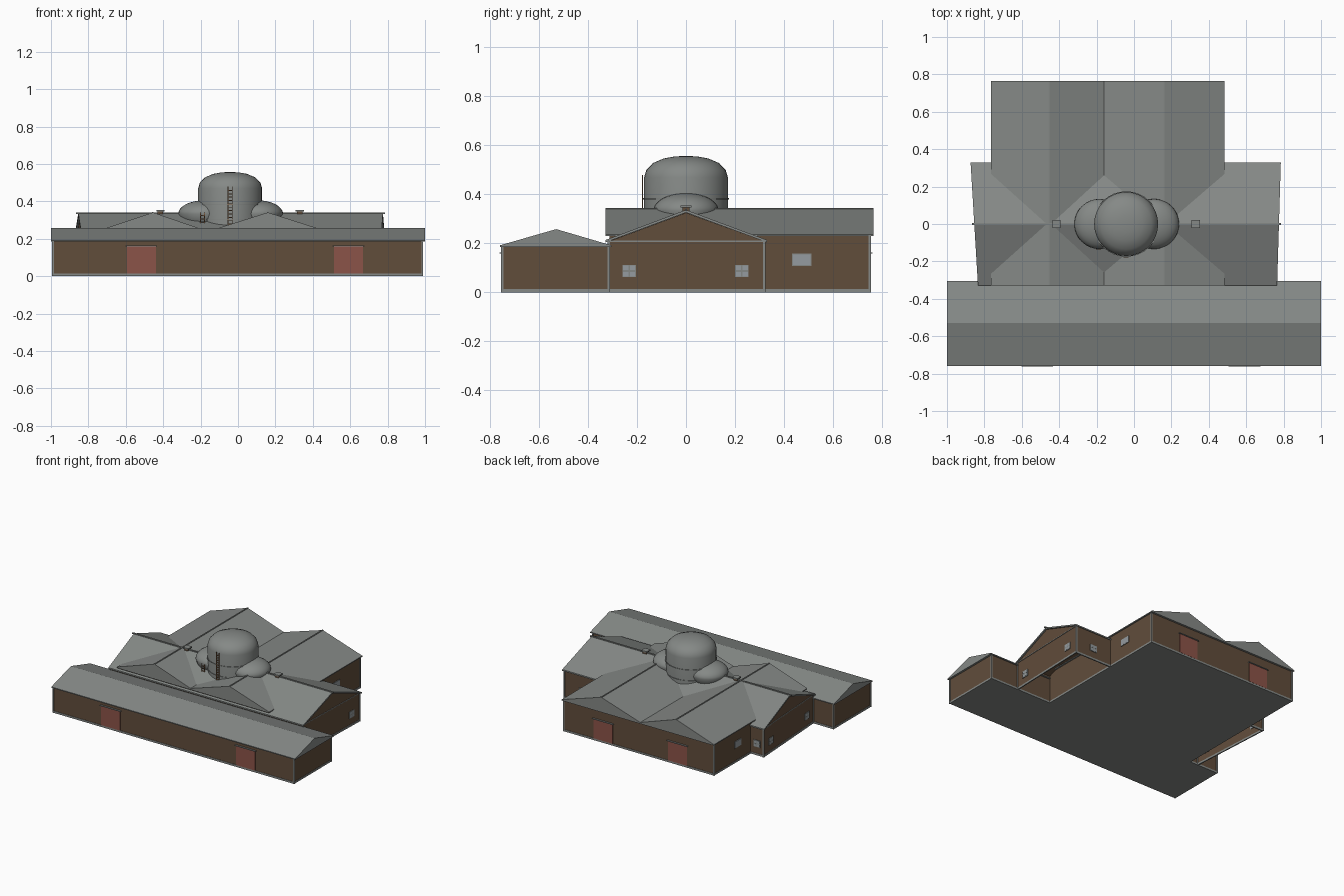
import bpy
import bmesh
from math import cos, sin, pi
from mathutils import Matrix, Vector

cube = bpy.data.objects.get("Cube")
if cube:
    bpy.data.objects.remove(cube)


def material(name, rgb):
    m = bpy.data.materials.new(name)
    m.use_nodes = True
    m.diffuse_color = (*rgb, 1)
    m.node_tree.nodes["Principled BSDF"].inputs["Base Color"].default_value = (*rgb, 1)
    return m


GREY = material("roof grey", (.235, .25, .24))
BROWN = material("wall brown", (.12, .074, .044))
RED = material("door red", (.26, .088, .065))
GLASS = material("window grey", (.3, .33, .35))
TAN = material("ladder tan", (.22, .12, .06))


def finish(name, bm, mat):
    bmesh.ops.recalc_face_normals(bm, faces=bm.faces)
    me = bpy.data.meshes.new(name)
    bm.to_mesh(me)
    bm.free()
    me.materials.append(mat)
    ob = bpy.data.objects.new(name, me)
    bpy.context.collection.objects.link(ob)
    return ob


def box(name, lo, hi, mat):
    bm = bmesh.new()
    lo, hi = Vector(lo), Vector(hi)
    bmesh.ops.create_cube(bm, size=1, matrix=Matrix.Translation((lo + hi) / 2)
                          @ Matrix.Diagonal((*(hi - lo), 1)))
    return finish(name, bm, mat)


def prism(name, profile, start, end, axis, mat, open_bottom=False):
    """Extrude a (side, height) profile along x or y; ends may depend on side."""
    bm = bmesh.new()
    rings = []
    for stop in (start, end):
        ring = []
        for s, z in profile:
            a = stop(s) if callable(stop) else stop
            ring.append(bm.verts.new((a, s, z) if axis == "x" else (s, a, z)))
        rings.append(ring)
        bm.faces.new(ring)
    n = len(profile)
    for i in range(n - open_bottom):
        j = (i + 1) % n
        bm.faces.new((rings[0][i], rings[0][j], rings[1][j], rings[1][i]))
    return finish(name, bm, mat)


def lathe(name, profile, centre, mat, segments=32):
    bm = bmesh.new()
    vs = [bm.verts.new((r, 0, z)) for r, z in profile]
    es = [bm.edges.new(p) for p in zip(vs, vs[1:])]
    bmesh.ops.spin(bm, geom=vs + es, axis=(0, 0, 1), cent=(0, 0, 0),
                   angle=2 * pi, steps=segments)
    bmesh.ops.remove_doubles(bm, verts=bm.verts, dist=.0005)
    ob = finish(name, bm, mat)
    ob.location = centre
    bpy.ops.object.select_all(action="DESELECT")
    ob.select_set(True)
    bpy.context.view_layer.objects.active = ob
    bpy.ops.object.shade_smooth_by_angle(angle=.6)
    return ob


def panel(name, face, at, u, z, w, h, mat, thick=.008):
    """Thin upright plate on a wall facing x or y, centred at (u, z)."""
    t = thick / 2
    if face == "x":
        box(name, (at - t, u - w / 2, z - h / 2), (at + t, u + w / 2, z + h / 2), mat)
    else:
        box(name, (u - w / 2, at - t, z - h / 2), (u + w / 2, at + t, z + h / 2), mat)


def window(name, face, at, u, z, w, h, cols, rows):
    panel(name + "_frame", face, at, u, z, w, h, GREY)
    pw, ph = w / cols, h / rows
    for i in range(cols):
        for j in range(rows):
            panel(name + "_pane", face, at, u + (i + .5) * pw - w / 2,
                  z + (j + .5) * ph - h / 2, pw - .007, ph - .007, GLASS, .0095)


def post(x, y, top):
    box("corner_trim", (x - .005, y - .005, 0), (x + .005, y + .005, top), GREY)


# Front hall
box("front_hall_walls", (-.99, -.75, .013), (.985, -.315, .187), BROWN)
box("front_hall_base", (-.993, -.753, 0), (.988, -.312, .014), GREY)
prism("front_hall_roof", [(-.76, .185), (-.76, .192), (-.53, .258), (-.305, .192),
                          (-.305, .185)], -1, 1, "x", GREY)
for x in (-.99, .985):
    for y in (-.75, -.315):
        post(x, y, .187)

# Rear wing with twin gables
box("rear_wing_walls", (-.755, -.312, .013), (.475, .75, .237), BROWN)
box("rear_wing_base", (-.758, -.314, 0), (.478, .753, .014), GREY)
prism("rear_wing_roof", [(-.765, .23), (-.765, .237), (-.455, .341), (-.16, .24),
                         (.16, .341), (.485, .237), (.485, .23)], -.328, .765, "y", GREY)
for x in (-.455, .16):
    box("rear_ridge_cap", (x - .004, -.328, .335), (x + .004, .765, .344), GREY)
for x in (-.755, .475):
    post(x, .75, .235)


# Cross wing, with slightly splayed ends
def left_end(y):
    return -.842 - .06 * y


def right_end(y):
    return .765 + .03 * y


prism("cross_wing_walls", [(-.315, .013), (-.315, .208), (0, .325), (.32, .208), (.32, .013)],
      left_end, right_end, "x", BROWN, open_bottom=True)
prism("cross_wing_roof", [(-.328, .204), (-.328, .214), (0, .337), (.33, .214), (.33, .204),
                          (0, .326)],
      lambda y: left_end(y) - .012, lambda y: right_end(y) + .01, "x", GREY)
box("cross_ridge_cap", (-.865, -.005, .332), (.785, .005, .341), GREY)
for end, side in ((left_end, -1), (right_end, 1)):
    x = end(0)
    prism("cross_wing_base", [(-.317, 0), (-.317, .014), (.322, .014), (.322, 0)],
          lambda y: end(y) - .004, lambda y: end(y) + .004, "x", GREY)
    inner = .475 if side > 0 else -.755
    outer = end(.32)
    box("cross_wing_rear_base", (min(inner, outer), .314, 0),
        (max(inner, outer), .322, .014), GREY)
    prism("gable_tie_trim", [(-.315, .206), (-.315, .211), (.32, .211), (.32, .206)],
          lambda y: end(y) - .004, lambda y: end(y) + .004, "x", GREY)
    for y in (-.315, .32):
        post(end(y), y, .208)
    for y in (-.232, .228):
        window("gable_window", "x", end(y), y, .087, .056, .05, 2, 2)
    window("rear_corner_window", "y", .32, (inner + outer) / 2, .087, .056, .05, 2, 2)
    window("wing_side_window", "x", inner, .473, .133, .078, .05, 1, 1)

# Loading doors with slim canopies
for y, xs in ((-.75, (-.517, .59)), (.75, (-.457, .152))):
    for x in xs:
        panel("loading_door", "y", y, x, .086, .155, .144, RED)
        box("door_canopy", (x - .085, y - .012, .158), (x + .085, y + .012, .163), GREY)

# Central tank and side domes
TX = -.042
lathe("main_tank", [(.171, .2), (.171, .47), (.162, .5), (.135, .528), (.09, .547),
                    (.045, .555), (0, .557)], (TX, 0, 0), GREY)
for z in (.3, .38):
    lathe("tank_band", [(.17, z), (.175, z), (.175, z + .006), (.17, z + .006)],
          (TX, 0, 0), GREY)
arc = [(.134 * cos(a * pi / 16), .333 + .072 * sin(a * pi / 16)) for a in range(9)]
for x in (-.185, .107):
    lathe("side_dome", [(.1, .26), (.122, .3)] + arc, (x, 0, 0), GREY)


# Ladders
def ladder(x, y, low, high):
    for s in (-1, 1):
        box("ladder_rail", (x + s * .011 - .002, y - .002, low),
            (x + s * .011 + .002, y + .002, high), TAN)
    count = int((high - low) / .018)
    for i in range(count):
        z = low + .008 + i * .018
        box("ladder_rung", (x - .011, y - .002, z), (x + .011, y + .002, z + .005), TAN)


ladder(TX, -.178, .25, .48)
ladder(-.19, -.138, .26, .34)

# Ridge vents
for x in (-.415, .33):
    box("vent_stack", (x - .015, -.015, .32), (x + .015, .015, .348), BROWN)
    box("vent_cap", (x - .022, -.022, .346), (x + .022, .022, .355), GREY)
